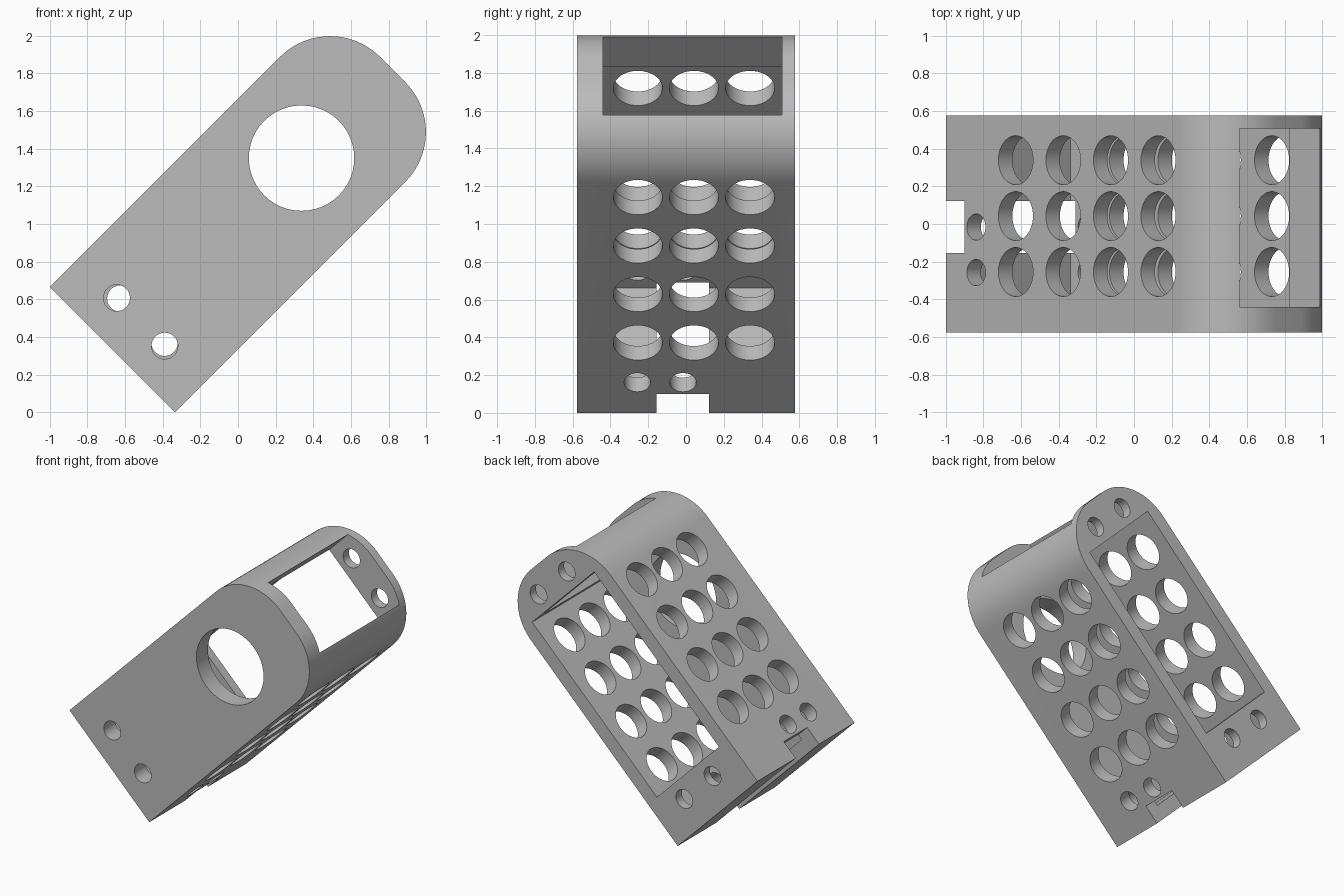
import bpy, bmesh, math
from mathutils import Matrix, Vector

cube = bpy.data.objects.get("Cube")
if cube:
    bpy.data.objects.remove(cube, do_unlink=True)

# Housing is modelled lying flat: x = length, y = depth, z = thickness
LENGTH, WIDTH, HALF, RADIUS = 2.105, 0.94, 0.577, 0.375
WALL, FRONT_IN, BACK_IN, SHOULDER = 0.105, -0.44, 0.508, 1.82


def make_object(name, bm):
    bmesh.ops.recalc_face_normals(bm, faces=bm.faces[:])
    mesh = bpy.data.meshes.new(name)
    bm.to_mesh(mesh)
    bm.free()
    obj = bpy.data.objects.new(name, mesh)
    bpy.context.scene.collection.objects.link(obj)
    return obj


def add_box(bm, x, y, z):
    size = [b - a for a, b in (x, y, z)]
    mid = [(a + b) / 2 for a, b in (x, y, z)]
    m = Matrix.Translation(mid) @ Matrix.Diagonal((*size, 1))
    bmesh.ops.create_cube(bm, size=1, matrix=m)


def add_hole(bm, centre, radius, depth, along_y=False):
    m = Matrix.Translation(centre)
    if along_y:
        m = m @ Matrix.Rotation(math.pi / 2, 4, 'X')
    bmesh.ops.create_cone(bm, cap_ends=True, segments=48, radius1=radius,
                          radius2=radius, depth=depth, matrix=m)


# Outer body: rectangle with two rounded corners at the far end
profile = [(0, WIDTH), (0, 0)]
for cz, start in ((RADIUS, -90), (WIDTH - RADIUS, 0)):
    for i in range(21):
        a = math.radians(start + i * 90 / 20)
        profile.append((LENGTH - RADIUS + RADIUS * math.cos(a), cz + RADIUS * math.sin(a)))
bm = bmesh.new()
face = bm.faces.new([bm.verts.new((x, -HALF, z)) for x, z in profile])
ext = bmesh.ops.extrude_face_region(bm, geom=[face])
bmesh.ops.translate(bm, vec=Vector((0, 2 * HALF, 0)),
                    verts=[v for v in ext["geom"] if isinstance(v, bmesh.types.BMVert)])
housing = make_object("housing", bm)

# Cavity, back opening, end window and cable notch
inner = (WALL, WIDTH - WALL)
boxes = {
    "cavity_cutter": ((0.1, SHOULDER), (FRONT_IN, BACK_IN), inner),
    "back_opening_cutter": ((0.35, SHOULDER), (0.3, 0.7), inner),
    "end_window_cutter": ((1.7, 2.3), (FRONT_IN, BACK_IN), (0.18, 0.775)),
    "notch_cutter": ((-0.1, 0.14), (-0.155, 0.122), (-0.1, WIDTH + 0.1)),
}
cutters = []
for name, spans in boxes.items():
    bm = bmesh.new()
    add_box(bm, *spans)
    cutters.append(make_object(name, bm))

# Ventilation holes and small screw holes through both long walls
bm = bmesh.new()
for z, step in ((0, 0.363), (WIDTH, 0.357)):
    for row in range(4):
        for col in (-1, 0, 1):
            add_hole(bm, (0.525 + row * step, 0.042 + col * 0.297, z), 0.13, 0.3)
    for y in (-0.258, -0.016):
        add_hole(bm, (0.228, y, z), 0.07, 0.3)

# Large round opening and screw holes in the front, screw holes in the back
add_hole(bm, (1.43, -HALF, 0.479), 0.28, 0.4, True)
for z in (0.288, 0.648):
    add_hole(bm, (0.211, -HALF, z), 0.07, 0.4, True)
for x in (0.222, 1.94):
    for z in (0.3, 0.632):
        add_hole(bm, (x, HALF, z), 0.07, 0.2, True)
cutters.append(make_object("hole_cutter", bm))

# Cut everything out of the body
bpy.context.view_layer.objects.active = housing
for cutter in cutters:
    cutter.hide_render = True
    mod = housing.modifiers.new(cutter.name, 'BOOLEAN')
    mod.operation = 'DIFFERENCE'
    mod.solver = 'EXACT'
    mod.object = cutter
    bpy.ops.object.modifier_apply(modifier=mod.name)
for cutter in cutters:
    bpy.data.objects.remove(cutter, do_unlink=True)

# Stand the housing on its lower edge, tilted halfway up
housing.data.transform(Matrix.Translation((-0.335, 0, 0))
                       @ Matrix.Rotation(-math.pi / 4, 4, 'Y'))

# Plain grey finish
grey = bpy.data.materials.new("plain grey")
grey.use_nodes = True
colour = (0.5, 0.5, 0.5, 1)
grey.diffuse_color = colour
grey.node_tree.nodes["Principled BSDF"].inputs["Base Color"].default_value = colour
housing.data.materials.clear()
housing.data.materials.append(grey)

bpy.ops.object.select_all(action='DESELECT')
housing.select_set(True)
bpy.context.view_layer.objects.active = housing
bpy.ops.object.shade_smooth_by_angle(angle=math.radians(30))
